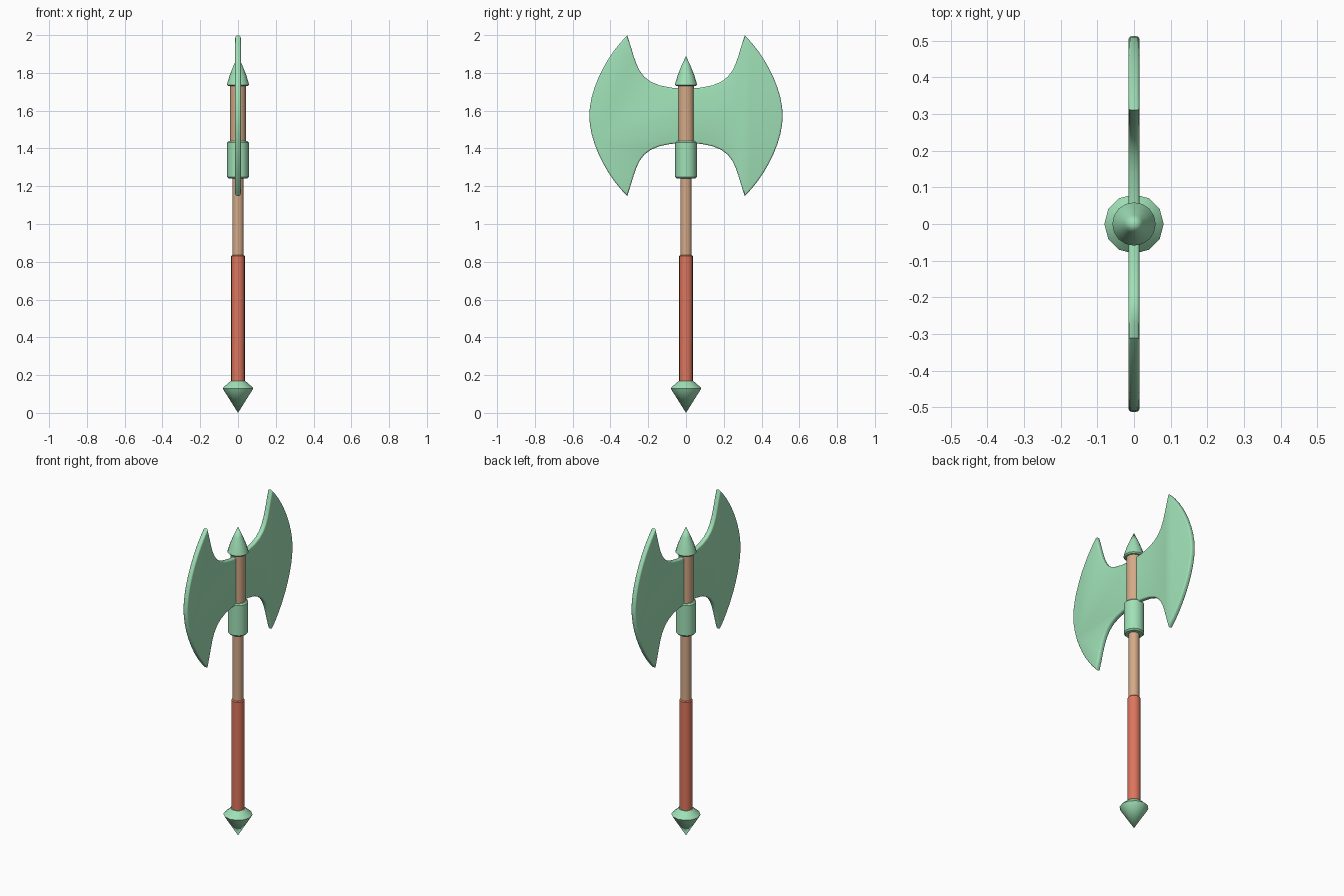
import bpy, bmesh, math
from mathutils import Vector
from mathutils.geometry import interpolate_bezier

if "Cube" in bpy.data.objects:
    bpy.data.objects.remove(bpy.data.objects["Cube"])


def material(name, rgb):
    m = bpy.data.materials.new(name)
    m.diffuse_color = (*rgb, 1)
    m.use_nodes = True
    m.node_tree.nodes["Principled BSDF"].inputs["Base Color"].default_value = m.diffuse_color
    return m


METAL = material("green_metal", (0.35, 0.75, 0.47))
WOOD = material("wood", (0.66, 0.40, 0.24))
WRAP = material("red_wrap", (0.72, 0.18, 0.11))


def finish(bm, name, mat, angle):
    bmesh.ops.recalc_face_normals(bm, faces=bm.faces)
    me = bpy.data.meshes.new(name)
    bm.to_mesh(me)
    bm.free()
    me.materials.append(mat)
    ob = bpy.data.objects.new(name, me)
    bpy.context.collection.objects.link(ob)
    bpy.ops.object.select_all(action='DESELECT')
    bpy.context.view_layer.objects.active = ob
    ob.select_set(True)
    bpy.ops.object.shade_smooth_by_angle(angle=math.radians(angle))
    return ob


def lathe(name, profile, mat, sides=16, angle=40):
    """Spin a (radius, z) profile that starts and ends on the axis."""
    bm = bmesh.new()
    vs = [bm.verts.new((r, 0, z)) for r, z in profile]
    es = [bm.edges.new(p) for p in zip(vs, vs[1:])]
    bmesh.ops.spin(bm, geom=vs + es, cent=(0, 0, 0), axis=(0, 0, 1),
                   angle=math.tau, steps=sides, use_duplicate=False)
    bmesh.ops.remove_doubles(bm, verts=bm.verts, dist=1e-5)
    return finish(bm, name, mat, angle)


def rod(name, r, z0, z1, mat, bevel=0.005):
    b = bevel
    return lathe(name, [(0, z0), (r - b, z0), (r, z0 + b),
                        (r, z1 - b), (r - b, z1), (0, z1)], mat)


# Handle, bottom to top
lathe("pommel", [(0, 0), (0.074, 0.118), (0.081, 0.13), (0.074, 0.138),
                 (0.04, 0.168), (0, 0.168)], METAL, sides=12)
rod("grip", 0.036, 0.16, 0.835, WRAP)
rod("shaft", 0.03, 0.82, 1.26, WOOD)
rod("collar", 0.057, 1.24, 1.44, METAL, 0.008)
rod("upper_shaft", 0.043, 1.43, 1.735, WOOD)
lathe("top_spike", [(0, 1.73), (0.052, 1.73), (0.059, 1.737), (0.045, 1.785),
                    (0.025, 1.835), (0, 1.89)], METAL)

# Double blade: one quarter outline, mirrored to all four
MID = 1.573


def arc(*pts):
    return interpolate_bezier(*[Vector((y, z, 0)) for y, z in pts], 10)


inner = arc((0, 0.143), (0.27, 0.15), (0.25, 0.25), (0.311, 0.425))
outer = arc((0.311, 0.425), (0.42, 0.32), (0.512, 0.14), (0.512, 0))
quarter = [(p.x, p.y) for p in inner + outer[1:]]
half = quarter + [(y, -z) for y, z in reversed(quarter[:-1])]
outline = half + [(-y, z) for y, z in reversed(half[1:-1])]

T = 0.015
bm = bmesh.new()
face = bm.faces.new([bm.verts.new((-T, y, z + MID)) for y, z in outline])
ext = bmesh.ops.extrude_face_region(bm, geom=[face])
bmesh.ops.translate(bm, vec=(2 * T, 0, 0),
                    verts=[g for g in ext["geom"] if isinstance(g, bmesh.types.BMVert)])
if not any(len(f.verts) > 4 and f.calc_center_median().x < 0 for f in bm.faces):
    bm.faces.new([v for v in bm.verts if v.co.x < 0])
rim = [e for e in bm.edges if abs(e.verts[0].co.x - e.verts[1].co.x) < T]
bmesh.ops.bevel(bm, geom=rim, offset=0.009, segments=3, profile=0.5, affect='EDGES')
finish(bm, "double_blade", METAL, 50)
